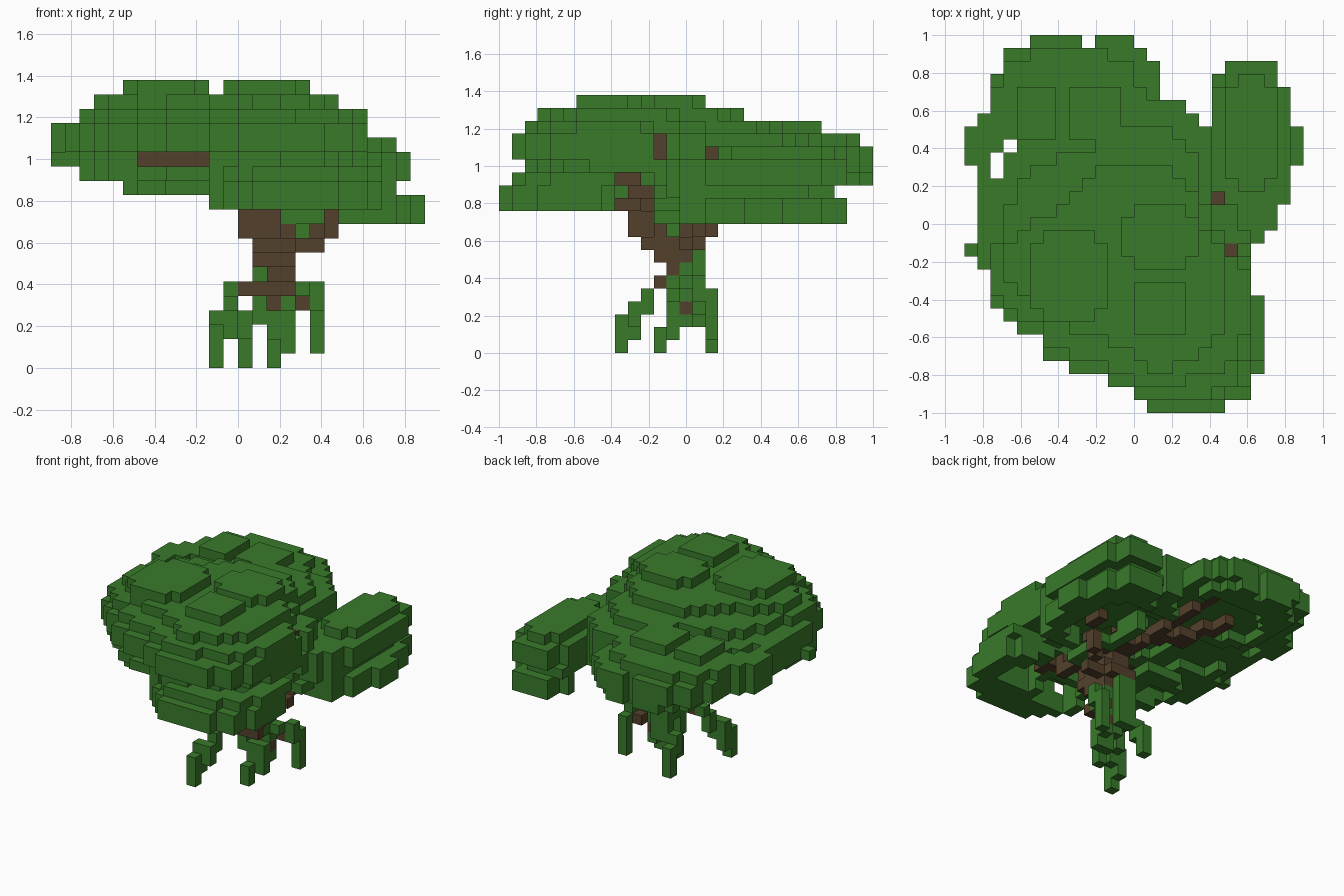
import bpy
import bmesh
from mathutils import Vector

if "Cube" in bpy.data.objects:
    bpy.data.objects.remove(bpy.data.objects["Cube"], do_unlink=True)

UNIT = 2 / 29                      # edge of one block
ORIGIN = Vector((-13, -14.5, 0))   # grid corner, in blocks


def material(name, colour):
    mat = bpy.data.materials.new(name)
    mat.use_nodes = True
    mat.diffuse_color = colour
    mat.node_tree.nodes["Principled BSDF"].inputs["Base Color"].default_value = colour
    return mat


green = material("leaf green", (0.04, 0.195, 0.023, 1))
brown = material("bark brown", (0.088, 0.051, 0.024, 1))


def disc(k0, k1, x0, x1, y0, y1, power=2.6):
    """Blocks of a rounded slab that fills the given bounds."""
    cx, cy, rx, ry = (x0 + x1) / 2, (y0 + y1) / 2, (x1 - x0) / 2, (y1 - y0) / 2
    return {(i, j, k) for i in range(x0, x1) for j in range(y0, y1)
            for k in range(k0, k1)
            if abs((i + 0.5 - cx) / rx) ** power + abs((j + 0.5 - cy) / ry) ** power <= 1}


def box(i0, i1, j0, j1, k0, k1):
    return {(i, j, k) for i in range(i0, i1) for j in range(j0, j1) for k in range(k0, k1)}


def path(*points):
    """Blocks along a chain of straight runs."""
    cells = set()
    for a, b in zip(points, points[1:]):
        a, b = Vector(a), Vector(b)
        steps = int(max(abs(c) for c in b - a)) or 1
        cells |= {tuple(round(c) for c in a.lerp(b, s / steps)) for s in range(steps + 1)}
    return cells


def discs(rows):
    return set().union(*(disc(*row) for row in rows))


# Trunk
trunk = box(14, 17, 12, 15, 7, 9) | box(15, 17, 13, 14, 6, 7) | box(13, 17, 12, 13, 5, 6)
trunk |= box(14, 17, 11, 16, 8, 9) | box(13, 16, 10, 13, 9, 11)
trunk |= box(14, 17, 12, 15, 9, 10) | box(14, 16, 12, 15, 10, 12)
trunk |= {(15, 14, 4), (17, 15, 4), (16, 14, 3)}

# Branches that spread beneath the leaves
branches = path((15, 15, 11), (12, 17, 12), (8, 20, 13), (8, 21, 13))
branches |= path((14, 15, 11), (12, 20, 13), (11, 23, 14))
branches |= path((14, 11, 11), (12, 9, 13), (10, 8, 14), (6, 8, 14))
branches |= path((15, 11, 10), (16, 8, 11), (17, 6, 12))
branches |= {(i, j + 1, k) for i, j, k in branches}
branches |= path((17, 14, 8), (18, 14, 8), (18, 15, 9), (19, 16, 9), (19, 16, 10), (21, 19, 12))
branches |= path((21, 19, 12), (22, 22, 12)) | path((15, 15, 11), (17, 16, 13), (19, 16, 15))
branches |= path((15, 14, 10), (17, 13, 12), (20, 12, 15), (20, 12, 16))

# Hanging mossy roots
roots = {(12, 12, 5), (12, 11, 4), (12, 11, 3)}
roots |= path((12, 10, 3), (12, 10, 2)) | path((11, 10, 3), (11, 10, 1)) | path((11, 9, 2), (11, 9, 0))
roots |= box(15, 16, 12, 13, 0, 2) | box(15, 16, 13, 14, 1, 4) | box(14, 15, 13, 14, 3, 5)
roots |= box(13, 14, 16, 17, 0, 3) | box(13, 14, 15, 16, 2, 4) | box(14, 16, 15, 16, 3, 8)
roots |= box(16, 17, 13, 14, 1, 4) | box(16, 17, 14, 15, 2, 5)
roots |= box(14, 17, 13, 15, 5, 6) | box(14, 17, 14, 15, 6, 7)
roots |= {(17, 14, 5), (18, 15, 5), (18, 15, 4)} | box(18, 19, 16, 17, 1, 5)
roots |= {(14, 14, 6), (17, 13, 9)}

# Mossy collar at the fork
collar = box(16, 19, 12, 13, 10, 11) | box(18, 19, 12, 17, 10, 11)

# Leaf tiers: bottom, top, then bounds across x and y
crown = discs([
    (19, 20, 5, 11, 7, 14), (19, 20, 12, 18, 11, 16), (19, 20, 13, 17, 6, 10),
    (18, 19, 3, 20, 3, 16), (18, 19, 8, 18, 9, 19),
    (17, 18, 1, 22, 2, 15), (17, 18, 3, 19, 6, 20),
    (15, 17, 1, 22, 1, 19), (15, 17, 10, 22, 1, 14), (14, 15, 1, 22, 2, 20),
    (13, 14, 2, 12, 5, 17), (13, 14, 8, 22, 2, 12), (13, 14, 12, 22, 9, 20),
    (12, 13, 5, 12, 6, 13), (12, 13, 11, 22, 1, 13), (12, 13, 13, 22, 11, 19),
])
back_lobe = discs([
    (17, 18, 4, 7, 21, 25), (17, 18, 8, 12, 21, 25), (17, 18, 9, 18, 14, 22),
    (16, 17, 2, 14, 17, 28), (14, 16, 2, 15, 17, 29), (14, 16, 8, 15, 18, 29),
    (13, 14, 4, 14, 19, 29), (14, 17, 1, 12, 8, 24), (14, 17, 0, 5, 18, 23),
    (13, 17, 11, 19, 15, 24),
])
side_lobe = discs([
    (15, 16, 20, 24, 17, 26), (13, 15, 19, 25, 14, 27), (12, 13, 18, 24, 13, 26),
    (10, 12, 19, 25, 14, 27), (10, 12, 17, 21, 15, 22), (12, 15, 17, 24, 13, 19),
])
side_lobe |= box(25, 26, 19, 22, 10, 12)
front_lobe = discs([(11, 13, 11, 23, 0, 11), (13, 14, 10, 23, 1, 12), (11, 12, 12, 22, 5, 17)])

# Slanting front rim: first block of each row, drawn in on some tiers
RIM = [14, 13, 11, 8, 6, 6, 4, 3, 2, 2, 2, 1]
INSET = {18: 3, 17: 1, 14: 1, 13: 1}


def within_rim(cell):
    row = cell[1] - INSET.get(cell[2], 0)
    return row >= len(RIM) or (row >= 0 and cell[0] >= RIM[row])


crown = set(filter(within_rim, crown)) | box(0, 2, 12, 13, 14, 15)
back_lobe = set(filter(within_rim, back_lobe))
front_lobe = set(filter(within_rim, front_lobe))

# Openings: hollow underside, exposed branches and small gaps in the rim
gaps = disc(11, 13, 10, 19, 7, 18) | disc(13, 14, 7, 19, 8, 20) | disc(14, 15, 9, 17, 10, 18)
gaps |= disc(11, 12, 12, 20, 5, 18) | disc(10, 12, 18, 23, 15, 24) | disc(13, 14, 6, 14, 20, 26)
gaps |= box(6, 11, 0, 9, 14, 15) | box(20, 26, 12, 13, 15, 20) | box(19, 26, 16, 17, 15, 20)
gaps |= box(2, 3, 18, 20, 10, 20) | box(3, 4, 20, 21, 10, 20) | box(9, 10, 28, 29, 10, 20)
gaps |= box(15, 19, 24, 29, 10, 20) | box(18, 19, 22, 29, 10, 20)

# Small hollows between the leaf clusters underneath
for x, y in [(4, 8), (8, 5), (12, 3), (4, 14), (17, 4), (5, 21), (11, 22), (18, 9)]:
    gaps |= disc(11, 14, x, x + 4, y, y + 3)

parts = [("trunk", trunk, brown), ("branches", branches, brown), ("roots", roots, green),
         ("mossy_collar", collar, green),
         ("leaf_crown", crown - gaps, green), ("back_leaf_lobe", back_lobe - gaps, green),
         ("side_leaf_lobe", side_lobe - gaps, green),
         ("front_leaf_lobe", front_lobe - gaps, green)]
occupied = set().union(*(cells for _, cells, _ in parts))


def build(name, cells, mat):
    """Make one object from the outward faces of its blocks."""
    bm = bmesh.new()
    for cell in sorted(cells):
        centre = Vector(cell) + Vector((0.5, 0.5, 0.5)) + ORIGIN
        for axis in range(3):
            for sign in (-1, 1):
                step = [0, 0, 0]
                step[axis] = sign
                if tuple(c + s for c, s in zip(cell, step)) in occupied:
                    continue
                n = Vector(step)
                u = Vector([float(a == (axis + 1) % 3) for a in range(3)])
                v = n.cross(u)
                corners = (n - u - v, n + u - v, n + u + v, n - u + v)
                bm.faces.new([bm.verts.new((centre + c / 2) * UNIT) for c in corners])
    bmesh.ops.remove_doubles(bm, verts=bm.verts[:], dist=UNIT / 100)
    mesh = bpy.data.meshes.new(name)
    bm.to_mesh(mesh)
    bm.free()
    mesh.materials.append(mat)
    bpy.context.collection.objects.link(bpy.data.objects.new(name, mesh))


taken = set()
for name, cells, mat in parts:
    build(name, cells - taken, mat)
    taken |= cells
